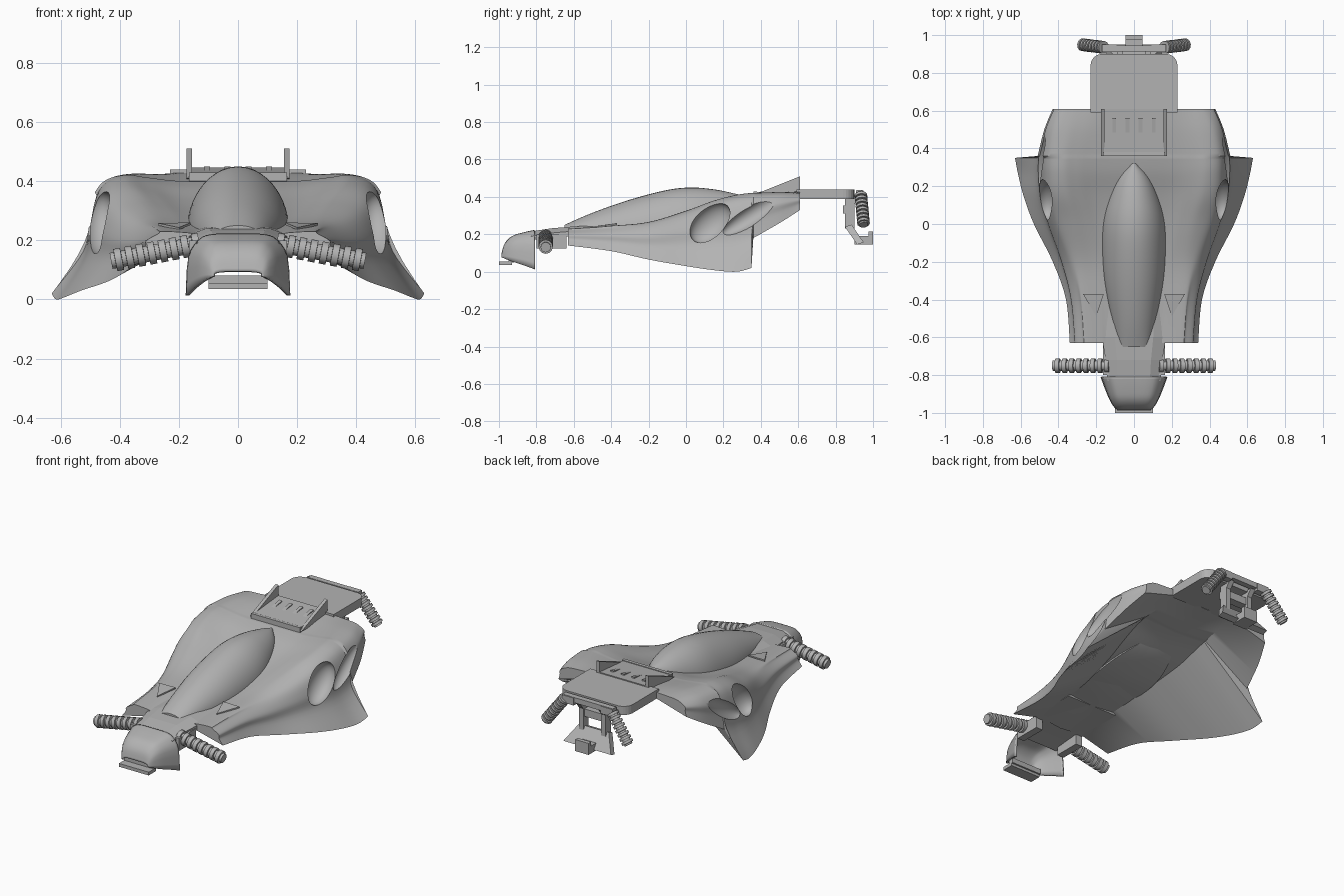
import bpy
import bmesh
from math import sin, cos, pi, radians
from mathutils import Vector

default_cube = bpy.data.objects.get("Cube")
if default_cube:
    bpy.data.objects.remove(default_cube, do_unlink=True)

grey = bpy.data.materials.new("body_grey")
grey.use_nodes = True
grey.diffuse_color = (0.45, 0.45, 0.45, 1)
for node in grey.node_tree.nodes:
    if node.type == 'BSDF_PRINCIPLED':
        node.inputs["Base Color"].default_value = grey.diffuse_color


def smooth(obj, angle=32):
    bpy.ops.object.select_all(action='DESELECT')
    bpy.context.view_layer.objects.active = obj
    obj.select_set(True)
    bpy.ops.object.shade_smooth_by_angle(angle=radians(angle))


def loft(name, rows, closed=True, caps=True, shade=False):
    """Skin a list of equally long point rows."""
    bm = bmesh.new()
    grid = [[bm.verts.new(p) for p in row] for row in rows]
    count = len(rows[0])
    for a, b in zip(grid, grid[1:]):
        for i in range(count if closed else count - 1):
            j = (i + 1) % count
            bm.faces.new((a[i], a[j], b[j], b[i]))
    if caps:
        bm.faces.new(grid[0])
        bm.faces.new(grid[-1])
    bmesh.ops.recalc_face_normals(bm, faces=bm.faces[:])
    mesh = bpy.data.meshes.new(name)
    bm.to_mesh(mesh)
    bm.free()
    obj = bpy.data.objects.new(name, mesh)
    bpy.context.scene.collection.objects.link(obj)
    mesh.materials.append(grey)
    if shade:
        smooth(obj)
    return obj


def prism(name, outline, offset):
    base = [Vector(p) for p in outline]
    return loft(name, [base, [p + Vector(offset) for p in base]])


def box(name, x0, x1, y0, y1, z0, z1):
    return prism(name, [(x0, y0, z0), (x1, y0, z0), (x1, y1, z0), (x0, y1, z0)],
                 (0, 0, z1 - z0))


def spline(points, steps):
    """Catmull-Rom curve through points of any dimension."""
    pts = [points[0]] + list(points) + [points[-1]]
    out = []
    for a, b, c, d in zip(pts, pts[1:], pts[2:], pts[3:]):
        for k in range(steps):
            t = k / steps
            out.append(tuple(
                q + t * (r - p) / 2 + t * t * (p - 2.5 * q + 2 * r - s / 2)
                + t ** 3 * (1.5 * (q - r) + (s - p) / 2)
                for p, q, r, s in zip(a, b, c, d)))
    return out + [tuple(points[-1])]


def peg(name, start, end, radius, ribs):
    """Ribbed rod between two points."""
    a, b = Vector(start), Vector(end)
    axis = b - a
    turn = axis.to_track_quat('Z', 'Y')
    rows = []
    for i in range(ribs):
        for t, r in ((0, 1), (0.6, 1), (0.62, 0.72), (0.98, 0.72)):
            centre = a + axis * (i + t) / ribs
            rows.append([centre + turn @ Vector((cos(k * pi / 6), sin(k * pi / 6), 0))
                         * radius * r for k in range(12)])
    return loft(name, rows, shade=True)


# Main hull: y, deck z, hip x, hip z, side x, edge x, edge z
front_part = [(-.63, .22, .255, .23, .31, .34, .14),
              (-.40, .24, .27, .245, .33, .36, .11),
              (-.20, .26, .29, .265, .38, .43, .065),
              (0, .30, .33, .325, .45, .53, .03),
              (.15, .34, .37, .38, .49, .585, .008),
              (.27, .38, .385, .41, .50, .615, 0),
              (.35, .40, .385, .42, .50, .63, .02)]
rear_part = [(.36, .40, .385, .42, .495, .51, .18),
             (.5, .42, .36, .425, .465, .475, .26),
             (.61, .43, .34, .42, .42, .43, .33)]


def hull_ring(y, deck, hip_x, hip_z, side_x, edge_x, edge_z):
    h = hip_z - edge_z
    half = [(hip_x * .5, deck), (hip_x - .08, deck + .6 * (hip_z - deck)),
            (hip_x, hip_z), (side_x - .04, hip_z - .09 * h),
            (side_x, hip_z - .35 * h),
            (side_x + .17 * (edge_x - side_x), edge_z + .36 * h), (edge_x, edge_z)]
    top = spline([(-x, z) for x, z in reversed(half)] + [(0, deck)] + half, 5)
    valley = hip_x * .55
    lining = [(valley, deck - .03), (0, deck - .045), (-valley, deck - .03)]
    return [Vector((x, y, z)) for x, z in top + lining]


hull = loft("hull", [hull_ring(*s) for s in spline(front_part, 6) + spline(rear_part, 6)])

# Side intake and trailing hollow carved into each flank
hollows = [((.465, .13, .26), (.07, .13, .085), 45),
           ((.52, .36, .31), (.06, .20, .055), 33)]
for side in (-1, 1):
    for place, size, tilt in hollows:
        bpy.ops.mesh.primitive_uv_sphere_add(
            segments=40, ring_count=20, radius=1,
            location=(side * place[0], place[1], place[2]),
            rotation=(radians(tilt), 0, 0))
        cutter = bpy.context.object
        cutter.name = "hollow_cutter"
        cutter.scale = size
        cutter.hide_render = True
        cutter.data.materials.append(grey)
        bpy.context.view_layer.update()
        cut = hull.modifiers.new("hollow", 'BOOLEAN')
        cut.operation = 'DIFFERENCE'
        cut.solver = 'EXACT'
        cut.object = cutter
        bpy.ops.object.select_all(action='DESELECT')
        bpy.context.view_layer.objects.active = hull
        hull.select_set(True)
        bpy.ops.object.modifier_apply(modifier=cut.name)
        bpy.data.objects.remove(cutter, do_unlink=True)
smooth(hull)

# Canopy: y, half width, top z, base z
canopy = [(-.65, .08, .25, .215), (-.5, .12, .315, .215), (-.3, .158, .385, .225),
          (-.1, .172, .437, .24), (.03, .163, .45, .265), (.15, .128, .44, .30),
          (.25, .078, .42, .345), (.32, .012, .402, .38)]
loft("canopy", [[(w * cos(k * pi / 20), y,
                  base + (top - base) * max(0, sin(k * pi / 20)) ** 1.1)
                 if k <= 20 else (0, y, base - .01) for k in range(22)]
                for y, w, top, base in spline(canopy, 4)], shade=True)

# Neck joining hull and nose: y, half width, top z, bottom z
neck = [(-.83, .14, .215, .17), (-.72, .15, .232, .18),
        (-.6, .17, .242, .19), (-.36, .17, .25, .2)]
loft("neck", [[(-w, y, b), (-w, y, t - .025), (-w * .6, y, t),
               (w * .6, y, t), (w, y, t - .025), (w, y, b)] for y, w, t, b in neck])

# Nose cowl, open underneath: y, half width, top z, bottom z
nose = [(-.987, .085, .095, .078), (-.97, .105, .15, .07), (-.93, .13, .19, .055),
        (-.87, .155, .21, .035), (-.81, .177, .223, .013)]
nose_rows = []
for y, w, t, b in spline(nose, 4):
    h = t - b
    half = [(w * .5, t - h * .01), (w * .75, t - h * .1),
            (w * .95, t - h * .38), (w, b)]
    arch = [(-x, z) for x, z in reversed(half)] + [(0, t)] + half
    nose_rows.append([(x, y, z) for x, z in spline(arch, 3)])
cowl = loft("nose_cowl", nose_rows, closed=False, caps=False, shade=True)
shell = cowl.modifiers.new("thickness", 'SOLIDIFY')
shell.thickness = .012
shell.offset = -1
box("nose_lip", -.1, .1, -1, -.93, .035, .055)
box("nose_lip_back", -.1, .1, -.95, -.92, .05, .08)

# Parts repeated on both sides
for side, label in ((1, "left"), (-1, "right")):
    peg(label + "_front_peg", (side * .13, -.75, .188), (side * .43, -.75, .13), .038, 8)
    xs = sorted((side * .12, side * .165))
    box(label + "_peg_mount", *xs, -.8, -.64, .125, .2)
    prism(label + "_neck_flap", [(side * .16, -.37, .252), (side * .27, -.37, .25),
                                 (side * .2, -.49, .235)], (0, 0, .008))
    xs = sorted((side * .155, side * .175))
    prism(label + "_vent_fin", [(xs[0], .36, .41), (xs[0], .61, .51), (xs[0], .61, .4)],
          (xs[1] - xs[0], 0, 0))
    peg(label + "_rear_peg", (side * .16, .935, .41), (side * .28, .95, .25), .034, 8)
    xs = sorted((side * .06, side * .09))
    prism(label + "_rear_upright", [(xs[0], .85, .4), (xs[0], .93, .4),
                                    (xs[0], .9, .36), (xs[0], .9, .23), (xs[0], .85, .23)],
          (xs[1] - xs[0], 0, 0))
    xs = sorted((side * .09, side * .17))
    box(label + "_rear_peg_mount", *xs, .91, .95, .39, .435)

# Tail deck with rounded rear corners
corners = [(.17 + .06 * cos(k * pi / 12), .84 + .06 * sin(k * pi / 12), .388)
           for k in range(7)]
prism("tail_deck", [(.23, .59, .388)] + corners
      + [(-x, y, z) for x, y, z in reversed(corners)] + [(-.23, .59, .388)], (0, 0, .052))

# Louvred vent panel
box("vent_front_lip", -.165, .165, .36, .38, .4, .43)
prism("vent_ramp", [(-.16, .37, .425), (-.16, .61, .446), (-.16, .61, .4), (-.16, .37, .4)],
      (.32, 0, 0))
for i in range(4):
    x = -.105 + i * .07
    prism("vent_louvre", [(x - .01, .48, .434), (x - .01, .56, .45), (x - .01, .56, .441)],
          (.02, 0, 0))

# Rear bracket with slanted foot plate and hook
box("rear_crossbar", -.17, .17, .912, .945, .405, .437)
box("rear_middle_bar", -.09, .09, .84, .89, .31, .355)
prism("rear_foot", [(-.1, .85, .24), (.1, .85, .24), (.16, .915, .145), (-.16, .915, .145)],
      (0, .035, .012))
box("rear_hook_base", -.045, .045, .9, 1, .145, .19)
box("rear_hook", -.045, .045, .975, 1, .145, .215)
